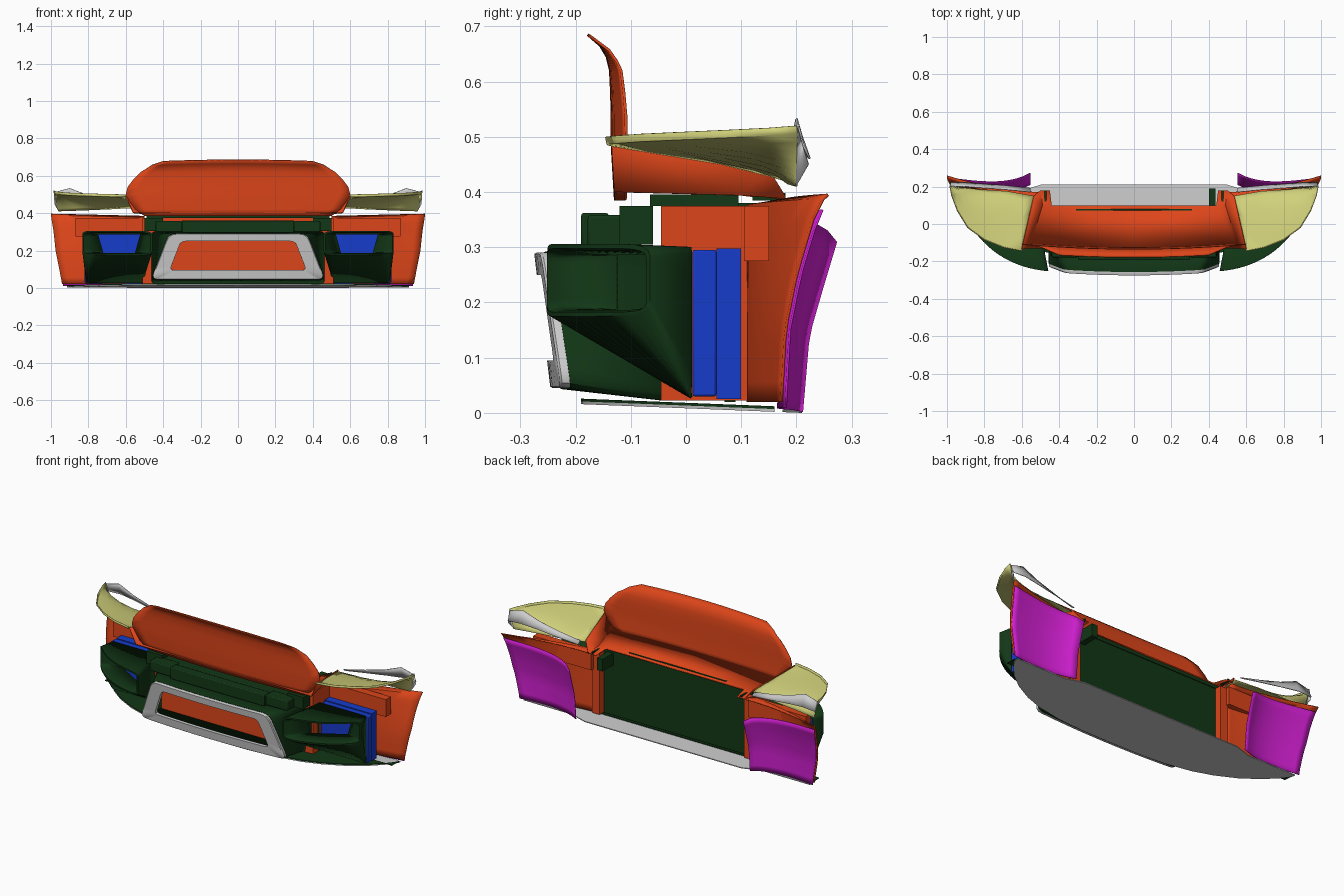
import bpy, bmesh, math
from mathutils import Vector

if "Cube" in bpy.data.objects:
    bpy.data.objects.remove(bpy.data.objects["Cube"])

COL = {'orange': (.72, .06, .01, 1), 'green': (.006, .038, .008, 1), 'blue': (.008, .045, .6, 1),
       'purple': (.7, .015, .7, 1), 'yellow': (.64, .64, .2, 1)}
MATS = {}
for n, c in COL.items():
    MATS[n] = bpy.data.materials.new(n)
    MATS[n].diffuse_color = c


def build(name, verts, faces, col=None, mirror=False, thick=0, angle=35):
    me = bpy.data.meshes.new(name)
    me.from_pydata([tuple(v) for v in verts], [], faces)
    bm = bmesh.new()
    bm.from_mesh(me)
    bmesh.ops.remove_doubles(bm, verts=bm.verts, dist=1e-5)
    bmesh.ops.recalc_face_normals(bm, faces=bm.faces)
    bm.to_mesh(me)
    bm.free()
    ob = bpy.data.objects.new(name, me)
    bpy.context.collection.objects.link(ob)
    if col:
        me.materials.append(MATS[col])
    if thick:
        m = ob.modifiers.new('thick', 'SOLIDIFY')
        m.thickness = thick
        m.offset = 0
    if mirror:
        ob.modifiers.new('mirror', 'MIRROR')
    bpy.ops.object.select_all(action='DESELECT')
    ob.select_set(True)
    bpy.context.view_layer.objects.active = ob
    bpy.ops.object.shade_smooth_by_angle(angle=math.radians(angle))
    return ob


def grid(name, rows, col=None, closed=False, loop=False, **kw):
    """Skin rows of points; closed joins each row's ends, loop joins last row to first."""
    n, r = len(rows[0]), len(rows)
    faces = [(i * n + j, i * n + (j + 1) % n, (i + 1) % r * n + (j + 1) % n, (i + 1) % r * n + j)
             for i in range(r if loop else r - 1) for j in range(n if closed else n - 1)]
    return build(name, [p for row in rows for p in row], faces, col, **kw)


def solid_box(name, x, y, z, col=None, mirror=False, bevel=0):
    v = [(a, b, c) for a in x for b in y for c in z]
    f = [(0, 1, 3, 2), (4, 6, 7, 5), (0, 4, 5, 1), (2, 3, 7, 6), (0, 2, 6, 4), (1, 5, 7, 3)]
    ob = build(name, v, f, col, mirror)
    if bevel:
        m = ob.modifiers.new('bevel', 'BEVEL')
        m.width, m.segments = bevel, 2
    return ob


def rounded(poly, r, cut=8):
    """2D loop with rounded corners and subdivided sides."""
    P = [Vector(p) for p in poly]
    out = []
    for i, p in enumerate(P):
        q, s = P[i - 1], P[(i + 1) % len(P)]
        a, b = p + (q - p).normalized() * r, p + (s - p).normalized() * r
        for k in range(5):
            t = k / 4
            out.append(a * (1 - t) ** 2 + p * 2 * t * (1 - t) + b * t * t)
        e = s + (p - s).normalized() * r
        out += [b.lerp(e, k / cut) for k in range(1, cut)]
    return out


def interp(table, z):
    for (a, u), (b, v) in zip(table, table[1:]):
        if z <= b:
            return u + (v - u) * (z - a) / (b - a)
    return table[-1][1]


# Raised front lid: bowed sheet with its top edge curling forward
lid = [(.385, -.128, .50), (.42, -.13, .55), (.47, -.133, .585), (.5, -.134, .6), (.54, -.134, .59),
       (.58, -.135, .56), (.62, -.137, .52), (.645, -.143, .49), (.665, -.155, .46), (.685, -.178, .40)]
grid('front_lid', [[(w * u / 10, y + .026 * (w * u / 6) ** 2, z - (.008 * (u / 10) ** 2 if z > .64 else 0))
                    for u in range(-10, 11)] for z, y, w in lid], 'orange', thick=.005)

# Deck behind the lid, with side wings and upturned walls
build('top_deck', [(0, -.13, .402), (.56, -.13, .402), (.49, .1, .396), (0, .1, .396),
                   (.6, -.135, .49), (.535, .15, .44), (.5, .18, .39), (.44, .1, .396), (.45, .18, .385)],
      [(0, 1, 2, 7, 3), (1, 4, 5, 2), (2, 5, 6), (7, 2, 6, 8)], 'orange', mirror=True, thick=.005, angle=20)
solid_box('deck_slot', (-.31, .31), (.071, .079), (.396, .402), 'green')
solid_box('wing_slot', (.468, .478), (.12, .18), (.385, .398), 'green', True)
solid_box('bracket_plate', (.4, .435), (.09, .19), (.31, .38), 'green')

# Headlight shells: rim in front, skin falling inward and backward to a low rear edge
outer = [(.6, -.145), (.7, -.125), (.8, -.085), (.89, -.02), (.945, .07), (.975, .15), (.985, .2)]
inner = [(.6, -.14), (.582, -.05), (.558, .06), (.535, .15), (.68, .175), (.83, .185), (.96, .2)]
rim = [.5, .502, .505, .508, .512, .516, .52]
low = [.485, .47, .452, .43, .422, .415, .41]
rows = []
for (ox, oy), (ix, iy), t, l in zip(outer, inner, rim, low):
    a, b = Vector((ix, iy, l)), Vector((ox, oy, t))
    c = b - Vector((.002, -.002, .013))
    rows.append([b, c] + [c.lerp(a, k / 6) for k in range(1, 7)])
grid('headlight_shell', rows, 'yellow', mirror=True, thick=.003, angle=40)
tail = [(.555, .17, .425, .44), (.68, .183, .44, .465), (.8, .192, .455, .495),
        (.9, .2, .465, .533), (.98, .202, .46, .512)]
grid('headlight_rear_strip', [[(x, y, t), (x, y + .01, (b + t) / 2), (x, y + .022, b)] for x, y, b, t in tail],
     mirror=True, thick=.004)
# Rear end of the shell
build('headlight_rear_tip', [(.985, .2, .52), (.96, .2, .412), (.98, .222, .45), (.98, .202, .512)],
      [(0, 1, 2), (0, 2, 3)], mirror=True, thick=.003)

# Forward-facing corner walls and the wheel-arch liners behind them
xo = [(.02, .94), (.1, .955), (.2, .975), (.3, .985), (.39, 1.0)]
yo = [(.02, .173), (.15, .18), (.25, .2), (.35, .23), (.39, .25)]
wall = []
for i in range(11):
    row = []
    for j in range(13):
        u = j / 12
        z = .02 + (.355 + .012 * u) * i / 10
        X, Y = interp(xo, z), interp(yo, z)
        row.append((.5 + (X - .5) * u, .112 + (Y - .112) * u ** 1.4, z))
    wall.append(row)
wall.append([(x, y + .06 * (1 - .85 * j / 12), z + .008) for j, (x, y, z) in enumerate(wall[-1])])
grid('corner_wall', wall, 'orange', mirror=True, thick=.005, angle=45)
solid_box('corner_ledge', (.5, .87), (.105, .15), (.275, .375), 'orange', True)
yi = [(0, .21), (.14, .222), (.22, .245), (.31, .272)]
liner = []
for i in range(11):
    row = []
    for j in range(13):
        u = j / 12
        zi, zo = .002 + .308 * i / 10, .01 + .358 * i / 10
        z = zi + (zo - zi) * u ** .4
        Y = interp(yo, max(z, .02)) + .008
        row.append((.555 + (interp(xo, max(z, .02)) - .56) * u,
                    Y + (interp(yi, zi) - Y) * (1 - u) ** 5 - .015 * math.sin(math.pi * u), z))
    liner.append(row)
grid('wheel_arch_liner', liner, 'purple', mirror=True, thick=.004)

# Central radiator with its green surround, side posts and rear panel
solid_box('radiator_core', (-.46, .46), (-.045, .07), (.025, .375), 'orange')
solid_box('radiator_post', (.46, .51), (-.045, .13), (.022, .375), 'orange', True)
solid_box('radiator_rear_panel', (-.46, .46), (.07, .09), (.02, .39), 'green')
solid_box('radiator_top_rail', (-.49, .49), (-.065, .095), (.375, .395), 'green')

# Upper crash beam in stepped blocks
solid_box('crash_beam_middle', (-.3, .3), (-.19, -.14), (.295, .362), 'green', bevel=.005)
solid_box('crash_beam_end', (.3, .44), (-.178, -.105), (.3, .358), 'green', True, .005)
solid_box('crash_beam_mount', (.4, .5), (-.12, -.06), (.305, .375), 'green', True)
solid_box('crash_beam_back', (-.42, .42), (-.14, -.06), (.305, .352), 'green')

# Side coolers: two stacked plates each
solid_box('side_cooler_front', (.52, .82), (.012, .055), (.03, .295), 'blue', True, .004)
solid_box('side_cooler_rear', (.515, .815), (.055, .1), (.025, .298), 'blue', True)


# Grille ring and the central duct behind it
def face_y(x, z):
    return -.275 + .12 * (.29 - z) + .09 * x * x


out2 = rounded([(-.465, .045), (.465, .045), (.37, .29), (-.37, .29)], .04)
in2 = rounded([(-.365, .095), (.365, .095), (.305, .25), (-.305, .25)], .025)
place = lambda loop, d: [(p.x, face_y(p.x, p.y) + d, p.y) for p in loop]
grid('grille_ring', [place(out2, .02), place(out2, .004), place([a.lerp(b, .06) for a, b in zip(out2, in2)], 0),
                     place(in2, 0), place(in2, .02)], closed=True, loop=True, angle=40)
back2 = rounded([(-.46, .025), (.46, .025), (.46, .3), (-.46, .3)], .02)
grid('grille_duct', [place(in2, .018), place(out2, .02), [(p.x, -.045, p.y) for p in back2]],
     'green', closed=True, thick=.005)


# Side ducts: slanted rounded mouth, inner funnel to a window, outer shell to the cooler
def mouth(s, z, d=0):
    k = (s + 1) / 2
    return (.46 * (1 - k) ** 2 + 2 * .69 * k * (1 - k) + .83 * k * k,
            -.25 * (1 - k) ** 2 - 2 * .23 * k * (1 - k) - .065 * k * k + d, z)


sq = [(-1, -1), (1, -1), (1, 1), (-1, 1)]
m2, b2 = rounded(sq, .3), rounded(sq, .06)
grid('side_duct', [[(.635 + p.x * (.1 + .015 * p.y), -.075 + p.x * .05, .236 + p.y * .053) for p in b2],
                   [mouth(p.x * .88, .24 + p.y * .056, .02) for p in m2],
                   [mouth(p.x * .97, .24 + p.y * .059) for p in m2],
                   [mouth(p.x, .24 + p.y * .064) for p in m2],
                   [(.66 + p.x * .15, .01, .163 + p.y * .135) for p in b2]],
     'green', closed=True, mirror=True, thick=.005, angle=40)

# Floor splitter: thin sloping tray with a rounded front, dark on its upper side
edge = [(0, -.19), (.2, -.187), (.35, -.175), (.5, -.145), (.61, -.105), (.72, -.045),
        (.81, .025), (.87, .09), (.9, .13), (.915, .16)]
lift = lambda y: .016 - .016 * (y + .195) / .405


def tray(name, col, back, lo, hi):
    rows = []
    for x, y in edge:
        b = back if x < .58 else min(back, .175)
        rows.append([(x, y, lift(y) + hi), (x, y, lift(y) + lo), (x, b, lift(b) + lo), (x, b, lift(b) + hi)])
    grid(name, rows, col, closed=True, mirror=True, angle=30)


tray('floor_splitter', None, .21, 0, .005)
tray('floor_top_lining', 'green', .095, .005, .01)

for m in bpy.data.materials:
    if m.users and not m.is_grease_pencil:
        m.use_nodes = True
        m.node_tree.nodes["Principled BSDF"].inputs["Base Color"].default_value = m.diffuse_color
